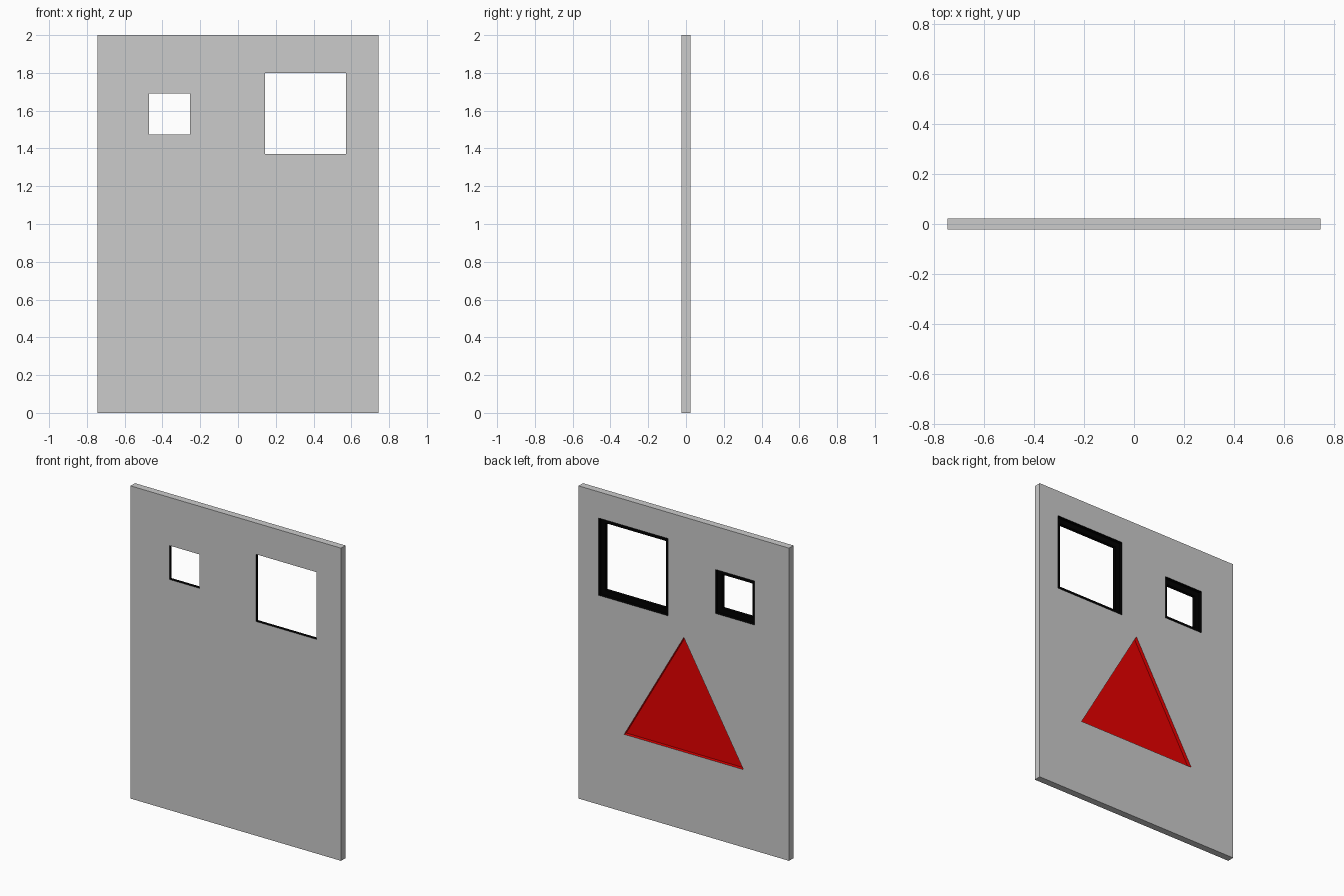
import bpy, bmesh

if "Cube" in bpy.data.objects:
    bpy.data.objects.remove(bpy.data.objects["Cube"])

W, H, T = 1.49, 2.0, 0.045      # panel width, height, thickness
RIM = 0.032                     # ledge width around each window


def material(name, rgb):
    m = bpy.data.materials.new(name)
    m.diffuse_color = (*rgb, 1)
    m.use_nodes = True
    m.node_tree.nodes["Principled BSDF"].inputs["Base Color"].default_value = m.diffuse_color
    return m


# All objects share the same slots so the cuts keep their colours
MATS = [material("grey", (0.8, 0.8, 0.8)),
        material("black", (0.0, 0.0, 0.0)),
        material("red", (0.8, 0.0, 0.0))]


def prism(name, profile, y0, y1, slot):
    """Extrude an XZ outline from y0 to y1."""
    bm = bmesh.new()
    face = bm.faces.new([bm.verts.new((x, y0, z)) for x, z in profile])
    ext = bmesh.ops.extrude_face_region(bm, geom=[face], use_keep_orig=True)
    verts = [v for v in ext["geom"] if isinstance(v, bmesh.types.BMVert)]
    bmesh.ops.translate(bm, vec=(0, y1 - y0, 0), verts=verts)
    bmesh.ops.recalc_face_normals(bm, faces=bm.faces)
    for f in bm.faces:
        f.material_index = slot
    me = bpy.data.meshes.new(name)
    bm.to_mesh(me)
    bm.free()
    for m in MATS:
        me.materials.append(m)
    ob = bpy.data.objects.new(name, me)
    bpy.context.collection.objects.link(ob)
    return ob


def rect(x0, x1, z0, z1, grow=0.0):
    return [(x0 - grow, z0 - grow), (x1 + grow, z0 - grow),
            (x1 + grow, z1 + grow), (x0 - grow, z1 + grow)]


def cut(target, cutter):
    mod = target.modifiers.new("cut", 'BOOLEAN')
    mod.operation = 'DIFFERENCE'
    mod.solver = 'EXACT'
    mod.object = cutter
    bpy.context.view_layer.objects.active = target
    bpy.ops.object.modifier_apply(modifier=mod.name)
    bpy.data.objects.remove(cutter)


# Flat board
panel = prism("panel", rect(-W / 2, W / 2, 0, H), -T / 2, T / 2, 0)

# Two square windows: wide recess in the back half, narrower opening right through
for window in [(-0.47, -0.255, 1.475, 1.692), (0.143, 0.571, 1.37, 1.80)]:
    cut(panel, prism("recess_cutter", rect(*window, RIM), 0, 0.1, 1))
    cut(panel, prism("opening_cutter", rect(*window), -0.1, 0.1, 1))

# Red triangular recess in the back face
cut(panel, prism("triangle_cutter",
                 [(-0.422, 0.497), (0.422, 0.497), (0, 1.23)], 0, 0.1, 2))
